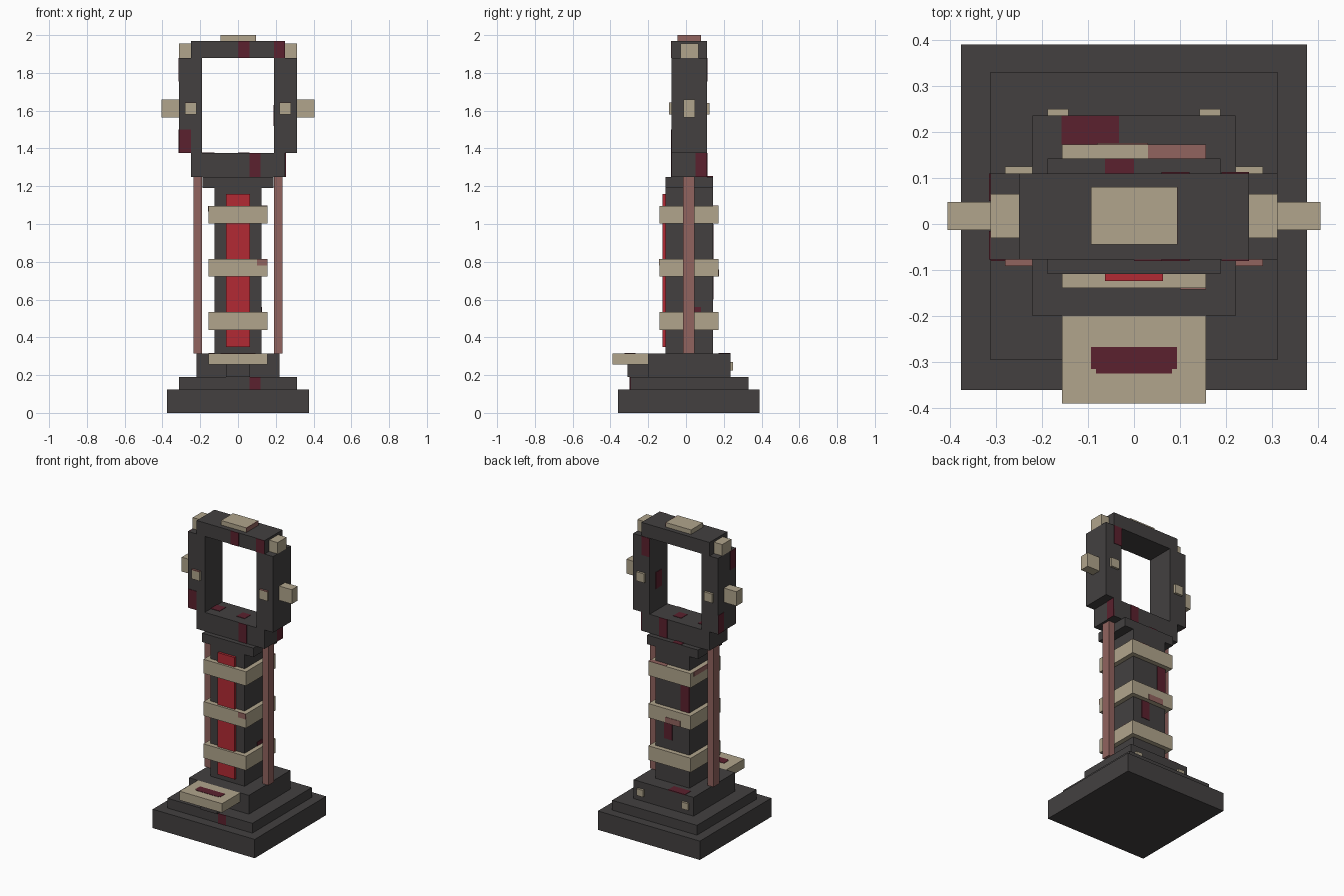
import bpy
import bmesh

if "Cube" in bpy.data.objects:
    bpy.data.objects.remove(bpy.data.objects["Cube"], do_unlink=True)


def srgb(*rgb):
    return tuple(((c / 255 + 0.055) / 1.055) ** 2.4 for c in rgb) + (1.0,)


def material(name, colour):
    mat = bpy.data.materials.new(name)
    mat.use_nodes = True
    mat.diffuse_color = colour
    shader = mat.node_tree.nodes["Principled BSDF"]
    shader.inputs["Base Color"].default_value = colour
    shader.inputs["Roughness"].default_value = 0.8
    return mat


charcoal = material("charcoal", srgb(67, 64, 64))
bone = material("bone", srgb(177, 165, 140))
dusty_pink = material("dusty pink", srgb(145, 99, 94))
maroon = material("maroon", srgb(91, 33, 46))
red = material("bright red", srgb(178, 42, 51))


def span(value):
    """A pair is an extent; a single number is a surface that carries a thin plate."""
    return value if isinstance(value, tuple) else (value - 0.003, value + 0.003)


def box(name, mat, x, y, z):
    extents = [span(v) for v in (x, y, z)]
    bm = bmesh.new()
    bmesh.ops.create_cube(bm, size=1)
    for vert in bm.verts:
        vert.co = [lo + (c + 0.5) * (hi - lo) for c, (lo, hi) in zip(vert.co, extents)]
    mesh = bpy.data.meshes.new(name)
    bm.to_mesh(mesh)
    bm.free()
    mesh.materials.append(mat)
    obj = bpy.data.objects.new(name, mesh)
    bpy.context.collection.objects.link(obj)
    return obj


def wide(half):
    return (-half, half)


def pair(name, mat, x, y, z):
    """The same box on both sides of the model."""
    box("left_" + name, mat, x, y, z)
    box("right_" + name, mat, (-x[1], -x[0]), y, z)


# Stepped base
box("base_slab", charcoal, wide(0.375), (-0.36, 0.39), (0, 0.125))
box("base_step", charcoal, wide(0.312), (-0.295, 0.33), (0.125, 0.19))
box("column_plinth", charcoal, wide(0.22), (-0.2, 0.235), (0.19, 0.315))
box("front_shelf", bone, wide(0.156), (-0.39, -0.2), (0.255, 0.315))
box("shelf_support", charcoal, wide(0.0625), (-0.31, -0.2), (0.19, 0.255))
pair("plinth_stud", bone, (0.142, 0.188), (0.235, 0.25), (0.225, 0.27))

# Column with bands, front strip and side rods
depth = (-0.108, 0.142)
box("column", charcoal, wide(0.125), depth, (0.315, 1.19))
box("column_cap", charcoal, wide(0.188), depth, (1.19, 1.25))
box("front_strip", red, wide(0.0625), (-0.124, -0.108), (0.35, 1.16))
for i in range(3):
    bottom = 0.44 + 0.281 * i
    box(f"band_{i + 1}", bone, wide(0.156), (-0.139, 0.173), (bottom, bottom + 0.094))
pair("rod", dusty_pink, (0.19, 0.235), (-0.015, 0.045), (0.315, 1.25))

# Open frame on top
front, back = -0.077, 0.11
frame = (front, back)
sill, lintel, crown = 1.375, 1.88, 1.97
box("frame_sill", charcoal, wide(0.25), frame, (1.25, sill))
box("frame_lintel", charcoal, wide(0.25), frame, (lintel, crown))
pair("frame_post", charcoal, (0.19, 0.312), frame, (sill, lintel))
pair("corner_block", bone, (0.25, 0.312), (-0.03, 0.065), (lintel, 1.955))
pair("side_knob", bone, (0.312, 0.405), (-0.013, 0.048), (1.565, 1.66))
pair("front_stud", bone, (0.22, 0.28), (-0.091, front), (1.58, 1.64))
pair("back_stud", bone, (0.22, 0.28), (back, 0.125), (1.58, 1.64))
pair("front_stud_top", dusty_pink, (0.22, 0.28), (-0.091, front), 1.64)
box("crown_plate", bone, wide(0.093), (-0.045, 0.08), (crown, 2))
box("crown_plate_stain", dusty_pink, 0.091, (-0.045, 0.08), (crown, 2))

# Stains on the frame
inner, outer = (0.0, 0.06), (0.19, 0.25)
middle = (0.06, 0.12)
box("lintel_stain_inner", maroon, inner, front, (lintel, crown))
box("lintel_stain_outer", maroon, outer, front, (lintel, crown))
box("post_stain_front", maroon, (-0.312, -0.25), front, (sill, 1.5))
box("post_stain_back", maroon, outer, back, (1.755, lintel))
box("post_stain_inside", maroon, 0.19, (-0.015, 0.05), (1.52, 1.63))
box("post_stain_upper", maroon, -0.312, (front, -0.015), (1.755, lintel))
box("post_stain_lower", maroon, -0.312, (0.05, back), (sill, 1.5))
for side, y in (("front", front), ("back", back)):
    box("sill_stain_" + side, maroon, middle, y, (1.25, sill))
box("sill_stain_side", maroon, 0.25, (0.05, back), (1.25, sill))
box("sill_stain_top_middle", maroon, inner, (-0.015, 0.05), sill)
box("sill_stain_top_end", maroon, (-0.19, -0.125), (-0.015, 0.05), sill)

# Stains on the column and bands
box("cap_stain", maroon, (-0.0625, 0), (back, 0.142), 1.25)
box("column_stain_upper", maroon, (-0.125, -0.0625), 0.142, (0.815, 1.0))
box("column_stain_lower", maroon, inner, 0.142, (0.6, 0.721))
box("column_stain_side", maroon, 0.125, (0.02, 0.08), (0.534, 0.56))
box("band_stain_front", dusty_pink, (0.1, 0.156), -0.139, (0.78, 0.815))
box("band_stain_back", dusty_pink, (-0.08, 0.03), 0.173, (0.721, 0.76))
box("band_stain_side", dusty_pink, -0.156, (0, 0.142), (1.065, 1.096))
box("band_stain_top", dusty_pink, (0.03, 0.156), (0.142, 0.173), 1.095)

# Stains on the base
box("plinth_stain", maroon, (-0.157, -0.033), (0.173, 0.235), 0.314)
box("step_stain", maroon, middle, -0.295, (0.125, 0.19))
box("shelf_stain_long", maroon, wide(0.093), (-0.315, -0.267), 0.314)
box("shelf_stain_short", maroon, wide(0.083), (-0.325, -0.315), 0.314)
